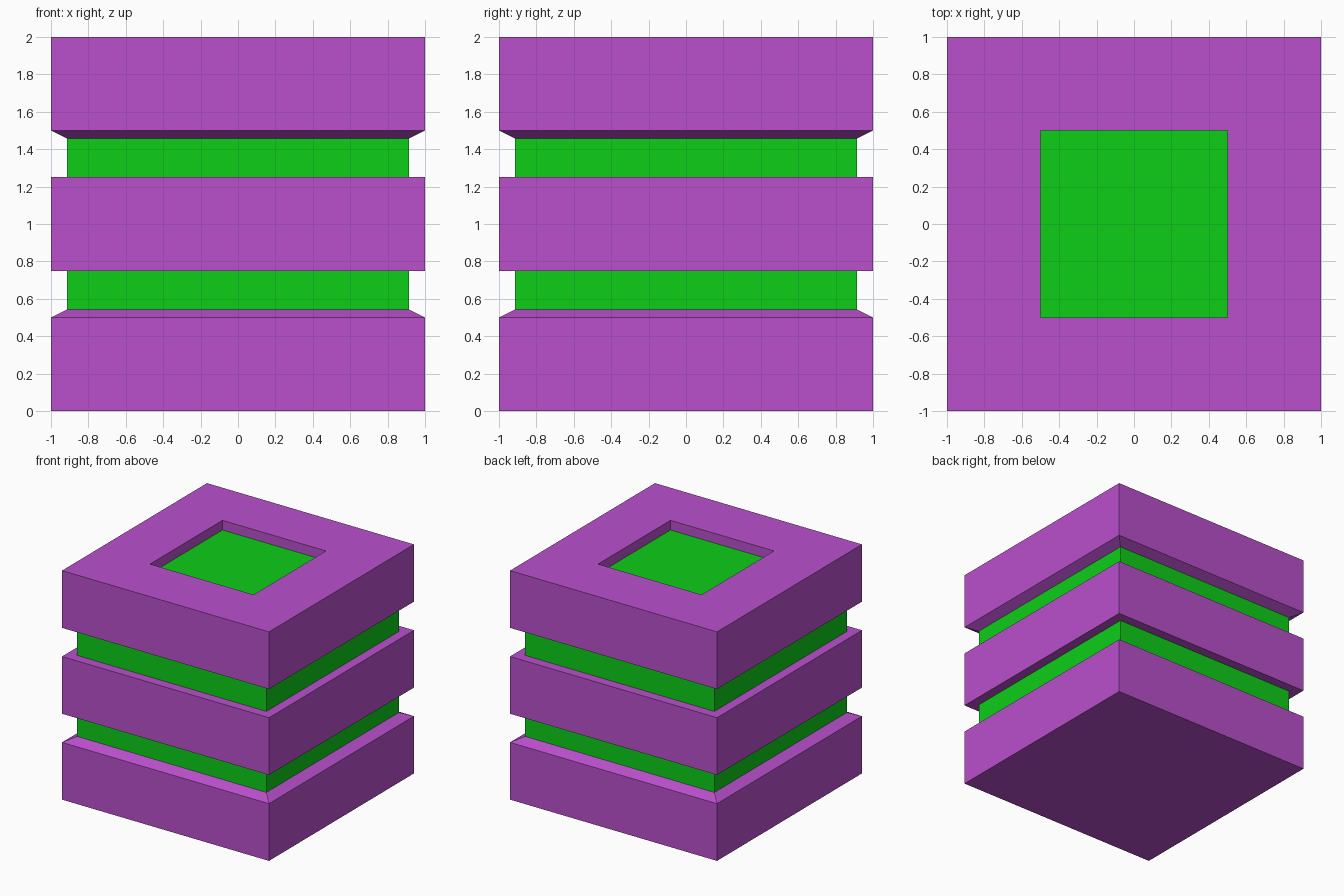
import bpy
import bmesh

if "Cube" in bpy.data.objects:
    bpy.data.objects.remove(bpy.data.objects["Cube"])


def material(name, color):
    mat = bpy.data.materials.new(name)
    mat.diffuse_color = color
    mat.use_nodes = True
    mat.node_tree.nodes["Principled BSDF"].inputs["Base Color"].default_value = mat.diffuse_color
    return mat


def square_loft(name, profile, mat):
    """Stack square rings of (half width, height) and cap both ends."""
    bm = bmesh.new()
    rings = [[bm.verts.new((sx * h, sy * h, z))
              for sx, sy in ((-1, -1), (1, -1), (1, 1), (-1, 1))]
             for h, z in profile]
    for low, high in zip(rings, rings[1:]):
        for i in range(4):
            j = (i + 1) % 4
            bm.faces.new((low[i], low[j], high[j], high[i]))
    bm.faces.new(rings[0][::-1])
    bm.faces.new(rings[-1])
    bmesh.ops.recalc_face_normals(bm, faces=bm.faces)
    mesh = bpy.data.meshes.new(name)
    bm.to_mesh(mesh)
    bm.free()
    mesh.materials.append(mat)
    obj = bpy.data.objects.new(name, mesh)
    bpy.context.collection.objects.link(obj)
    return obj


purple = material("purple", (0.49, 0.08, 0.61, 1))
green = material("green", (0.004, 0.62, 0.009, 1))

# Outer shell: three slabs parted by V grooves, square recess in the top
square_loft("grooved_shell", [
    (1, 0), (1, 0.5), (0.5, 0.75),
    (1, 0.75), (1, 1.25), (0.5, 1.25),
    (1, 1.5), (1, 2), (0.5, 2), (0.5, 1.5),
], purple)

# Inner core showing through the grooves and the recess
square_loft("inner_core", [(0.915, 0.085), (0.915, 1.915)], green)
